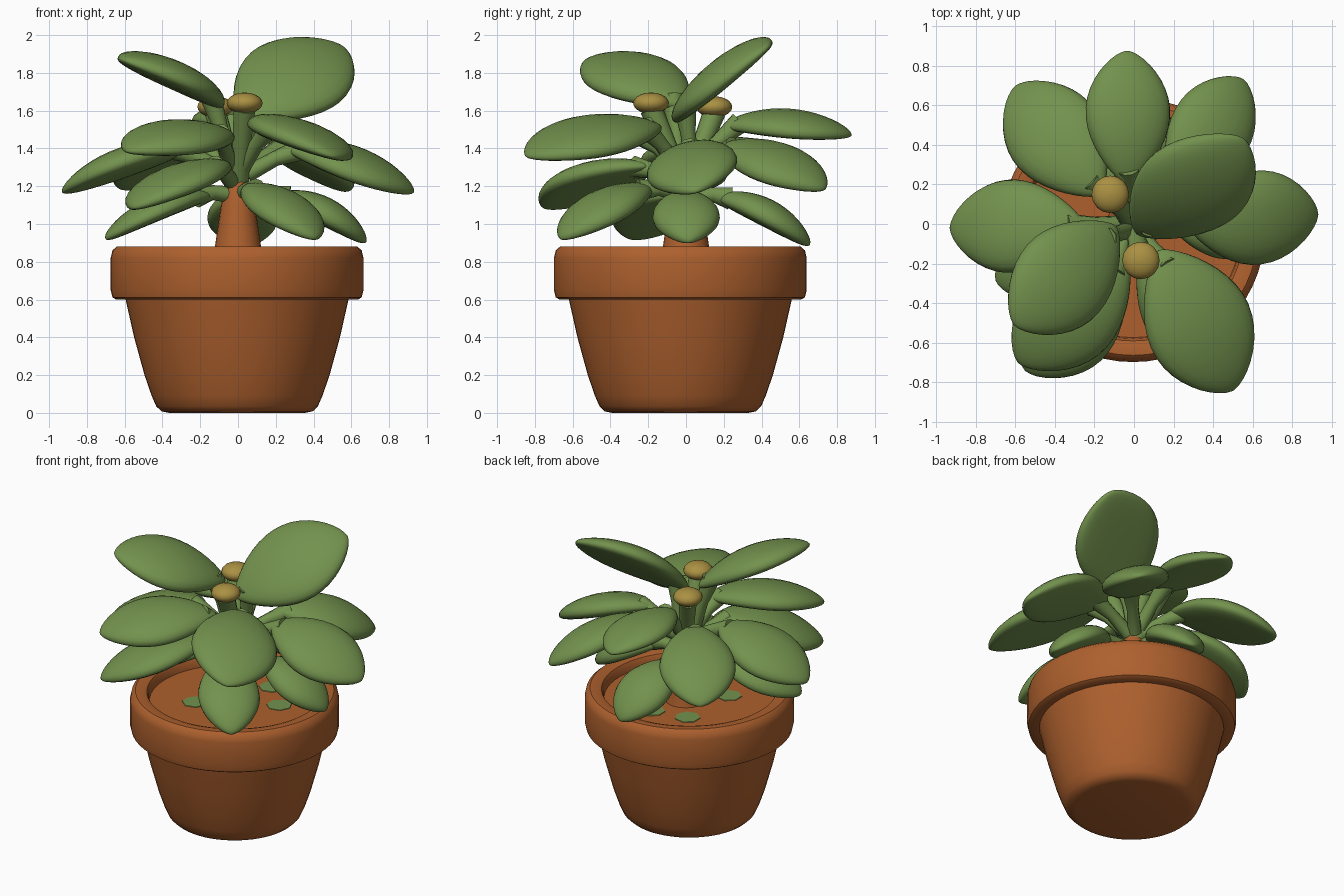
import bpy, math
from mathutils import Vector

if "Cube" in bpy.data.objects:
    bpy.data.objects.remove(bpy.data.objects["Cube"])


def material(name, rgb):
    m = bpy.data.materials.new(name)
    m.diffuse_color = (*rgb, 1)
    m.use_nodes = True
    m.node_tree.nodes["Principled BSDF"].inputs["Base Color"].default_value = m.diffuse_color
    return m


TERRACOTTA = material("terracotta", (0.42, 0.118, 0.027))
GREEN = material("leaf_green", (0.17, 0.285, 0.075))
YELLOW = material("bud_yellow", (0.40, 0.28, 0.055))


def make(name, verts, faces, mat, angle):
    me = bpy.data.meshes.new(name)
    me.from_pydata([tuple(v) for v in verts], [], faces)
    me.materials.append(mat)
    me.shade_smooth()
    me.set_sharp_from_angle(angle=math.radians(angle))
    ob = bpy.data.objects.new(name, me)
    bpy.context.collection.objects.link(ob)
    return ob


def skin(name, rings, mat, angle=40):
    """Join closed rings of equal size, with capped ends."""
    n = len(rings[0])
    verts = [v for r in rings for v in r]
    faces = []
    for i in range(len(rings) - 1):
        for j in range(n):
            k = (j + 1) % n
            faces.append((i * n + j, i * n + k, (i + 1) * n + k, (i + 1) * n + j))
    faces.append(tuple(reversed(range(n))))
    faces.append(tuple((len(rings) - 1) * n + j for j in range(n)))
    return make(name, verts, faces, mat, angle)


def lathe(name, profile, center, mat, n=48, angle=40):
    rings = [[Vector((center[0] + r * math.cos(2 * math.pi * j / n),
                      center[1] + r * math.sin(2 * math.pi * j / n), z))
              for j in range(n)] for r, z in profile]
    return skin(name, rings, mat, angle)


def tube(name, points, radii, mat, n=10):
    pts = [Vector(p) for p in points]
    rings = []
    for i, p in enumerate(pts):
        d = (pts[min(i + 1, len(pts) - 1)] - pts[max(i - 1, 0)]).normalized()
        a = d.cross(Vector((0.31, 0.95, 0.05))).normalized()
        b = d.cross(a)
        rings.append([p + radii[i] * (math.cos(2 * math.pi * j / n) * a
                                      + math.sin(2 * math.pi * j / n) * b) for j in range(n)])
    return skin(name, rings, mat, 60)


def leaf(name, x, y, z, azimuth, pitch, roll, half_len, ratio=0.66, thick=0.08):
    """Plump obovate leaf with a thick rounded edge, and a stalk back to the trunk."""
    az, pi_, ro = (math.radians(v) for v in (azimuth, pitch, roll))
    c = Vector((x, y, z))
    d = Vector((math.cos(az) * math.cos(pi_), math.sin(az) * math.cos(pi_), math.sin(pi_)))
    left = Vector((-math.sin(az), math.cos(az), 0))
    s = left * math.cos(ro) + d.cross(left) * math.sin(ro)
    nrm = d.cross(s)
    half_wid = half_len * ratio
    rings, steps, n = [], 20, 24
    for i in range(steps + 1):
        t = 0.5 - 0.5 * math.cos(math.pi * (0.02 + 0.96 * i / steps))
        w = half_wid * math.sin(math.pi * t ** 1.12) ** 0.62
        h = thick * math.sin(math.pi * t) ** 0.5
        u = 2 * t - 1
        mid = c + d * (half_len * u) + nrm * (0.015 - 0.04 * u * u)
        ring = []
        for j in range(n):
            a = 2 * math.pi * j / n
            sa, ca = math.sin(a), math.cos(a)
            # fuller than an ellipse, edges drooping slightly
            up = math.copysign(abs(sa) ** 0.85, sa) * h * (1.0 if sa > 0 else 0.85)
            side = w * math.copysign(abs(ca) ** 0.9, ca)
            ring.append(mid + s * side + nrm * (up - 0.02 * (side / half_wid) ** 2))
        rings.append(ring)
    skin(name, rings, GREEN, 80)
    # stalk
    base = c - d * half_len * 0.75
    root = Vector((0.05 * d.x, 0.05 * d.y, min(1.3, 0.7 + 0.43 * z)))
    tube(name + "_stalk", [root, (base + root) / 2 + Vector((0, 0, 0.015)), base],
         [0.045, 0.04, 0.06], GREEN)


# pot with rim and soil
lathe("pot", [(0.36, 0), (0.40, 0.008), (0.428, 0.035), (0.452, 0.09), (0.49, 0.2),
              (0.545, 0.4), (0.59, 0.6), (0.64, 0.6), (0.66, 0.612),
              (0.669, 0.65), (0.669, 0.82), (0.66, 0.86), (0.635, 0.882), (0.59, 0.882),
              (0.562, 0.872), (0.55, 0.85), (0.545, 0.81), (0.3, 0.81)],
      (-0.005, -0.03), TERRACOTTA, 56)

# trunk
lathe("trunk", [(0.14, 0.79), (0.122, 0.88), (0.108, 0.98), (0.09, 1.1), (0.075, 1.2),
                (0.02, 1.31)], (0, 0), TERRACOTTA, 20)

# green patches on the soil round the trunk
for i, deg in enumerate((15, 75, 127, 225)):
    a = math.radians(deg)
    lathe(f"soil_patch_{i}", [(0.085, 0.806), (0.082, 0.814)],
          (0.28 * math.cos(a), 0.28 * math.sin(a)), GREEN, 7)

# upper leaves: x, y, z, azimuth, pitch, roll, half length
leaf("top_right_leaf", 0.285, 0.175, 1.765, 42, 28, 31, 0.41, 0.72)
leaf("top_left_leaf", -0.34, -0.26, 1.77, 224, 19, -14, 0.38, 0.68)
leaf("front_left_upper_leaf", -0.31, -0.45, 1.45, 223, -6, -9, 0.38)
leaf("front_right_leaf", 0.32, -0.49, 1.46, -62, -11, -13, 0.41, 0.68)
leaf("back_leaf", -0.03, 0.54, 1.52, 90, -4, 10, 0.34, 0.64, 0.07)

# middle leaves
leaf("front_left_leaf", -0.31, -0.48, 1.22, 227, -17, 6, 0.38)
leaf("right_leaf", 0.6, 0.03, 1.31, 2, -19, 13, 0.36, 0.68)
leaf("left_leaf", -0.6, -0.01, 1.31, 181, -19, 6, 0.36)
leaf("back_right_leaf", 0.38, 0.46, 1.32, 56, -19, 13, 0.35, 0.62)
leaf("back_left_leaf", -0.39, 0.43, 1.33, 128, -19, 0, 0.37)

# lower leaves
leaf("front_right_lower_leaf", 0.23, -0.43, 1.08, -52, -24, -3, 0.33, 0.6)
leaf("back_lower_leaf", 0.02, 0.42, 1.04, 82, -27, -4, 0.28)
leaf("right_lower_leaf", 0.45, 0.0, 1.05, 3, -27, 2, 0.27)
leaf("left_lower_leaf", -0.43, -0.18, 1.06, 201, -21, 8, 0.32, 0.62, 0.07)

# flower buds on stems
for tag, x, y, z in (("front", 0.035, -0.185, 1.64), ("back", -0.12, 0.15, 1.62)):
    prof = [(0.094 * math.sin(a) + 0.001, z - 0.056 * math.cos(a))
            for a in (math.pi * i / 10 for i in range(11))]
    lathe(tag + "_bud", prof, (x, y), YELLOW, 16, 80)
    tube(tag + "_bud_stem", [(0, 0, 1.22), (x * 0.5, y * 0.5, 1.4), (x, y, z - 0.03)],
         [0.06, 0.05, 0.06], GREEN)
